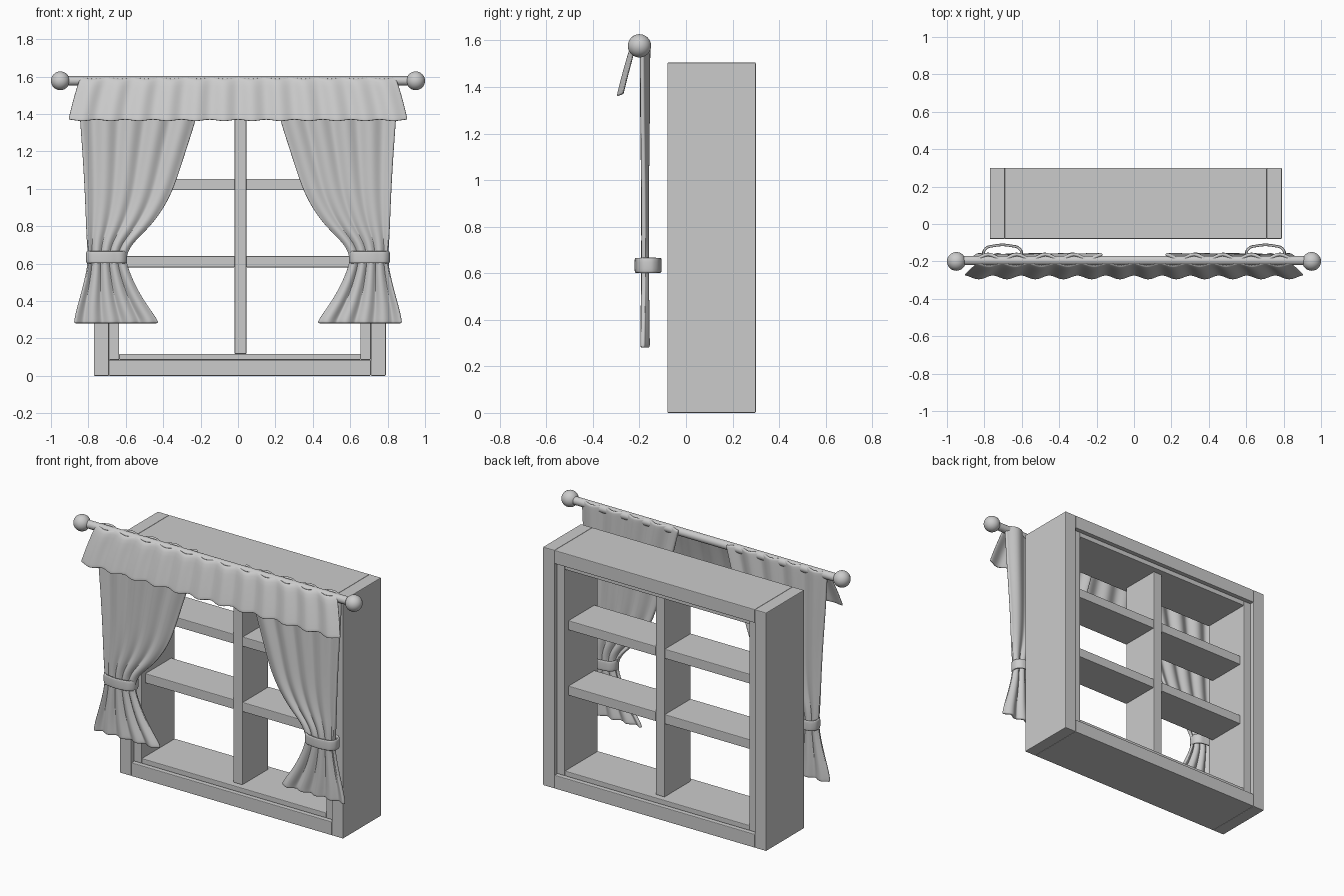
import bpy, bmesh, math
from math import sin, cos, pi

if "Cube" in bpy.data.objects:
    bpy.data.objects.remove(bpy.data.objects["Cube"])


def box(name, x0, x1, y0, y1, z0, z1):
    bpy.ops.mesh.primitive_cube_add(size=1, location=((x0 + x1) / 2, (y0 + y1) / 2, (z0 + z1) / 2))
    ob = bpy.context.object
    ob.name = name
    ob.scale = (x1 - x0, y1 - y0, z1 - z0)
    bpy.ops.object.transform_apply(location=False, rotation=False, scale=True)
    m = ob.modifiers.new("soft_edges", 'BEVEL')
    m.width = 0.004
    m.segments = 2
    return ob


def cloth(name, rows, thickness, level, closed=False):
    """Thick smooth sheet through rows of points."""
    bm = bmesh.new()
    vs = [[bm.verts.new(p) for p in row] for row in rows]
    n = len(rows[0])
    for a, b in zip(vs, vs[1:]):
        for i in range(n if closed else n - 1):
            j = (i + 1) % n
            bm.faces.new((a[i], a[j], b[j], b[i]))
    bmesh.ops.recalc_face_normals(bm, faces=bm.faces)
    for f in bm.faces:
        f.smooth = True
    me = bpy.data.meshes.new(name)
    bm.to_mesh(me)
    bm.free()
    ob = bpy.data.objects.new(name, me)
    bpy.context.collection.objects.link(ob)
    s = ob.modifiers.new("thickness", 'SOLIDIFY')
    s.thickness = thickness
    s.offset = 0
    d = ob.modifiers.new("smooth", 'SUBSURF')
    d.levels = d.render_levels = level
    return ob


# Outer window box
box("frame_left", -0.77, -0.69, -0.08, 0.30, 0, 1.505)
box("frame_right", 0.71, 0.79, -0.08, 0.30, 0, 1.505)
box("frame_bottom", -0.69, 0.71, -0.08, 0.30, 0, 0.085)
box("frame_top", -0.69, 0.71, -0.08, 0.30, 1.42, 1.505)

# Inner frame, slightly recessed
box("inner_left", -0.69, -0.635, -0.055, 0.275, 0.085, 1.42)
box("inner_right", 0.655, 0.71, -0.055, 0.275, 0.085, 1.42)
box("inner_bottom", -0.635, 0.655, -0.055, 0.275, 0.085, 0.117)
box("inner_top", -0.635, 0.655, -0.055, 0.275, 1.388, 1.42)

# Upright divider and cross bars
box("divider", -0.018, 0.045, -0.02, 0.24, 0.117, 1.388)
for z in (0.58, 0.993):
    box("crossbar_left", -0.635, -0.018, -0.02, 0.24, z, z + 0.06)
    box("crossbar_right", 0.045, 0.655, -0.02, 0.24, z, z + 0.06)

# Curtain rod with ball ends
bpy.ops.mesh.primitive_cylinder_add(vertices=32, radius=0.025, depth=1.9,
                                    location=(0, -0.195, 1.577), rotation=(0, pi / 2, 0))
bpy.context.object.name = "rod"
bpy.ops.object.shade_smooth_by_angle()
for s in (-1, 1):
    bpy.ops.mesh.primitive_uv_sphere_add(segments=32, ring_count=16, radius=0.05,
                                         location=(s * 0.95, -0.2, 1.577))
    bpy.context.object.name = "rod_finial"
    bpy.ops.object.shade_smooth()

# Pleated valance: z, y, half width, pleat depth
rows = []
for z, y, w, a in ((1.592, -0.214, 0.84, 0.007), (1.575, -0.228, 0.85, 0.009),
                   (1.52, -0.243, 0.868, 0.011), (1.44, -0.265, 0.89, 0.011),
                   (1.375, -0.281, 0.905, 0.011), (1.365, -0.283, 0.907, 0.011)):
    rows.append([(w * (i / 48 - 1) , y + a * cos(2 * pi * 12 * i / 96), z + 0.004 * cos(pi * i / 4))
                 for i in range(97)])
cloth("valance", rows, 0.009, 1)

# Tied curtains: z, outer x, inner x
profile = ((1.60, 0.855, 0.165), (1.58, 0.857, 0.17), (1.365, 0.845, 0.225), (1.2, 0.832, 0.28),
           (1.05, 0.823, 0.327), (0.93, 0.817, 0.375), (0.8, 0.812, 0.465), (0.71, 0.807, 0.57),
           (0.63, 0.80, 0.605), (0.56, 0.808, 0.585), (0.45, 0.835, 0.535),
           (0.36, 0.862, 0.475), (0.295, 0.876, 0.428), (0.28, 0.876, 0.428))
for s, side in ((-1, "left"), (1, "right")):
    rows = []
    for z, xo, xi in profile:
        rows.append([(s * (xo + (xi - xo) * i / 40),
                      -0.176 + 0.014 * cos(2 * pi * 4.5 * (i / 40) + pi) * (0.75 + 0.25 * cos(4 * z)),
                      z) for i in range(41)])
    cloth("curtain_" + side, rows, 0.02, 2)

    # Tie band looped round the gathered cloth
    rows = []
    for z, g in ((0.602, 0.97), (0.608, 1), (0.634, 1.01), (0.66, 1), (0.666, 0.97)):
        ring = []
        for i in range(48):
            t = 2 * pi * i / 48
            c, d = cos(t), sin(t)
            r = 1 + 0.03 * cos(8 * t)
            ring.append((s * (0.703 + 0.103 * g * math.copysign(abs(c) ** 0.75, c)),
                         -0.163 + 0.05 * g * r * math.copysign(abs(d) ** 0.75, d), z))
        rows.append(ring)
    cloth("tie_band_" + side, rows, 0.013, 1, closed=True)
